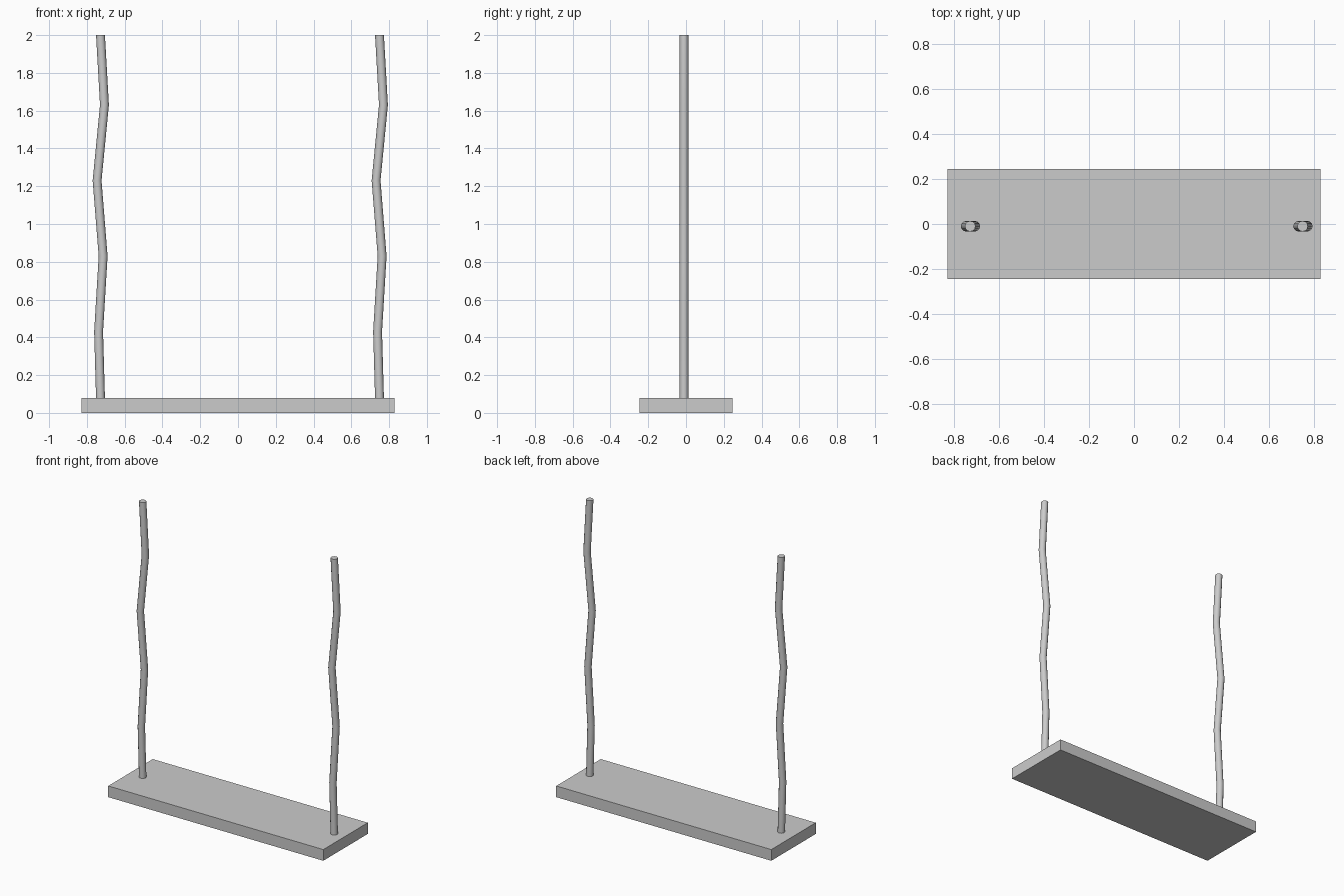
import bpy, bmesh, math

if "Cube" in bpy.data.objects:
    bpy.data.objects.remove(bpy.data.objects["Cube"])

SIDES = 12
RADIUS = 0.0235
ROPE_Y = -0.01
# gentle sideways wave of a rope: (x offset, z)
PATH = [(0.0, 0.06), (0.0, 0.08), (-0.01, 0.43), (0.014, 0.83),
        (-0.018, 1.23), (0.021, 1.63), (0.0, 2.0)]


def new_object(name, bm):
    bmesh.ops.recalc_face_normals(bm, faces=bm.faces)
    mesh = bpy.data.meshes.new(name)
    bm.to_mesh(mesh)
    bm.free()
    obj = bpy.data.objects.new(name, mesh)
    bpy.context.collection.objects.link(obj)
    return obj


def rope(name, x):
    bm = bmesh.new()
    rings = []
    for dx, z in PATH:
        rings.append([bm.verts.new((x + dx + RADIUS * math.cos(a),
                                    ROPE_Y + RADIUS * math.sin(a), z))
                      for a in (2 * math.pi * i / SIDES for i in range(SIDES))])
    for low, high in zip(rings, rings[1:]):
        for i in range(SIDES):
            j = (i + 1) % SIDES
            bm.faces.new((low[i], low[j], high[j], high[i])).smooth = True
    # flat end caps
    bm.faces.new(rings[0])
    bm.faces.new(rings[-1])
    for e in bm.edges:
        e.smooth = all(f.smooth for f in e.link_faces)
    return new_object(name, bm)


# seat board
bm = bmesh.new()
bmesh.ops.create_cube(bm, size=1)
bmesh.ops.scale(bm, vec=(1.658, 0.49, 0.078), verts=bm.verts)
bmesh.ops.translate(bm, vec=(0, 0, 0.039), verts=bm.verts)
new_object("seat", bm)

# hanging ropes
rope("left_rope", -0.728)
rope("right_rope", 0.749)
